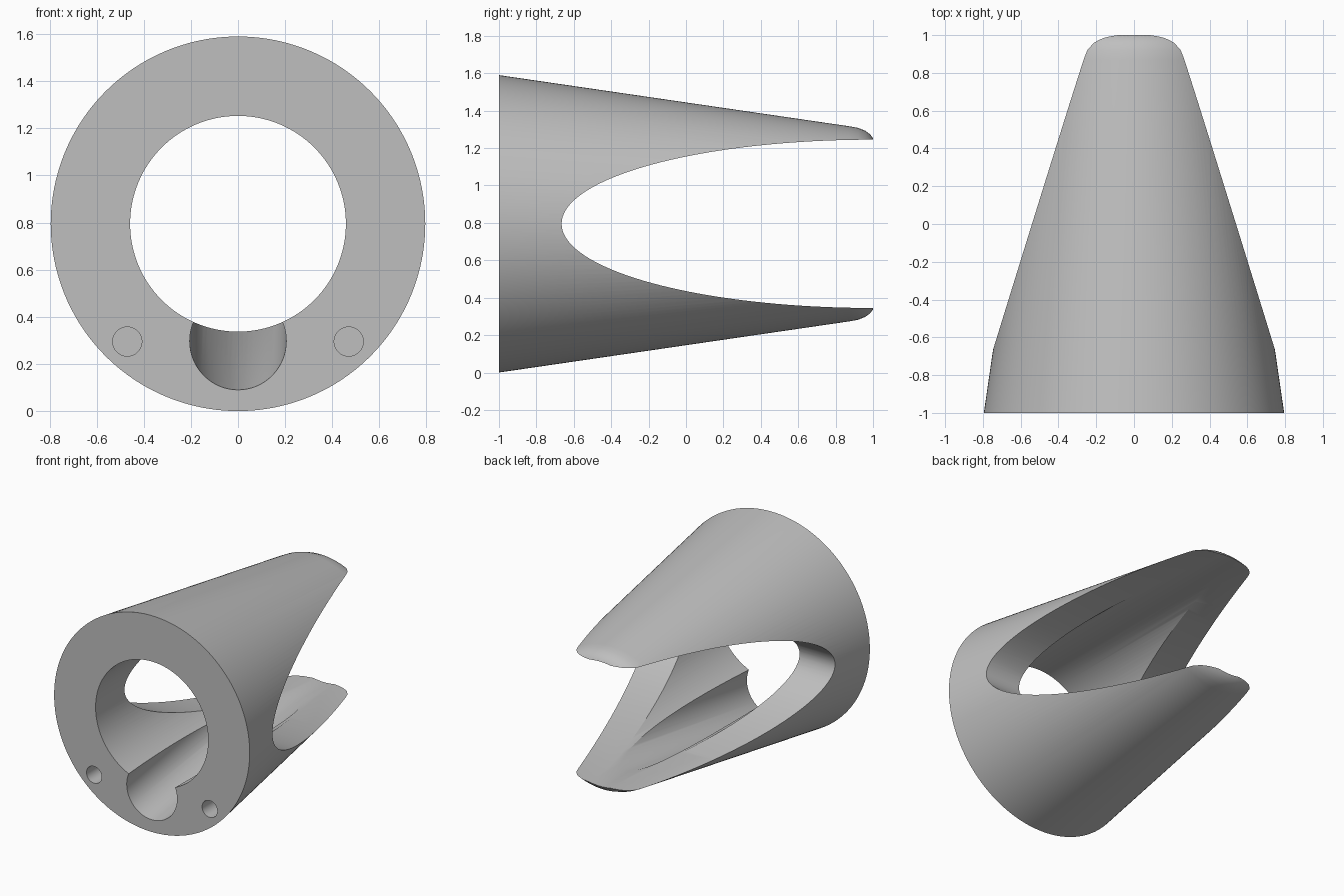
import bpy, bmesh, math
from mathutils import Matrix, Vector

if "Cube" in bpy.data.objects:
    bpy.data.objects.remove(bpy.data.objects["Cube"], do_unlink=True)

AXIS_Z = 0.795
SLOPE = 0.146

grey = bpy.data.materials.new("plain_grey")
grey.use_nodes = True
colour = (0.52, 0.52, 0.52, 1)
grey.diffuse_color = colour
grey.node_tree.nodes["Principled BSDF"].inputs["Base Color"].default_value = colour


def add_object(name, bm):
    bmesh.ops.recalc_face_normals(bm, faces=bm.faces)
    mesh = bpy.data.meshes.new(name)
    bm.to_mesh(mesh)
    bm.free()
    mesh.materials.append(grey)
    obj = bpy.data.objects.new(name, mesh)
    bpy.context.collection.objects.link(obj)
    return obj


def lathe(name, profile, segments):
    """Turn (y, radius) points about the long axis and cap both ends."""
    bm = bmesh.new()
    rings = []
    for y, r in profile:
        angles = [math.tau * i / segments for i in range(segments)]
        rings.append([bm.verts.new((r * math.sin(a), y, AXIS_Z + r * math.cos(a)))
                      for a in angles])
    for a, b in zip(rings, rings[1:]):
        for i in range(segments):
            j = (i + 1) % segments
            bm.faces.new((a[i], a[j], b[j], b[i]))
    bm.faces.new(rings[0])
    bm.faces.new(rings[-1])
    return add_object(name, bm)


def rod(name, start, end, radius, segments, stretch=(1, 1, 1)):
    """Cylinder between two points, optionally stretched about its middle."""
    start, end = Vector(start), Vector(end)
    way = end - start
    bm = bmesh.new()
    bmesh.ops.create_cone(bm, cap_ends=True, segments=segments, radius1=radius,
                          radius2=radius, depth=way.length)
    turn = way.to_track_quat('Z', 'Y').to_matrix().to_4x4()
    place = Matrix.Translation((start + end) / 2)
    bm.transform(place @ Matrix.Diagonal((*stretch, 1)) @ turn)
    return add_object(name, bm)


# Tapered body with rounded far rim
body = lathe("tapered_body", [(-1, 0.795), (0.87, 0.522), (0.92, 0.513), (0.96, 0.497),
                              (0.985, 0.478), (1.0, 0.458), (1.01, 0.42)], 160)

# Cutters: main bore, side slot, sloping cable channel, screw holes
cutters = [
    rod("bore_cutter", (0, -1.5, AXIS_Z), (0, 1.5, AXIS_Z), 0.458, 128),
    rod("slot_cutter", (-1, 1, AXIS_Z), (1, 1, AXIS_Z), 1, 160, (1, 1.665, 0.45)),
    rod("channel_cutter", (0, -1.2, 0.297 - 0.2 * SLOPE), (0, 1, 0.297 + 2 * SLOPE), 0.205, 64),
]
for x in (-0.47, 0.47):
    for z in (-0.5, 0.5):
        cutters.append(rod("screw_hole_cutter", (x, -1.2, AXIS_Z + z),
                           (x, -0.78, AXIS_Z + z), 0.062, 32))

bpy.context.view_layer.objects.active = body
for cutter in cutters:
    cutter.hide_render = True
    mod = body.modifiers.new(cutter.name, 'BOOLEAN')
    mod.operation = 'DIFFERENCE'
    mod.solver = 'EXACT'
    mod.object = cutter
    bpy.ops.object.modifier_apply(modifier=mod.name)
    bpy.data.objects.remove(cutter, do_unlink=True)

# Smooth curved walls, keep cut edges sharp
bpy.ops.object.select_all(action='DESELECT')
body.select_set(True)
bpy.ops.object.shade_smooth_by_angle(angle=math.radians(25))
